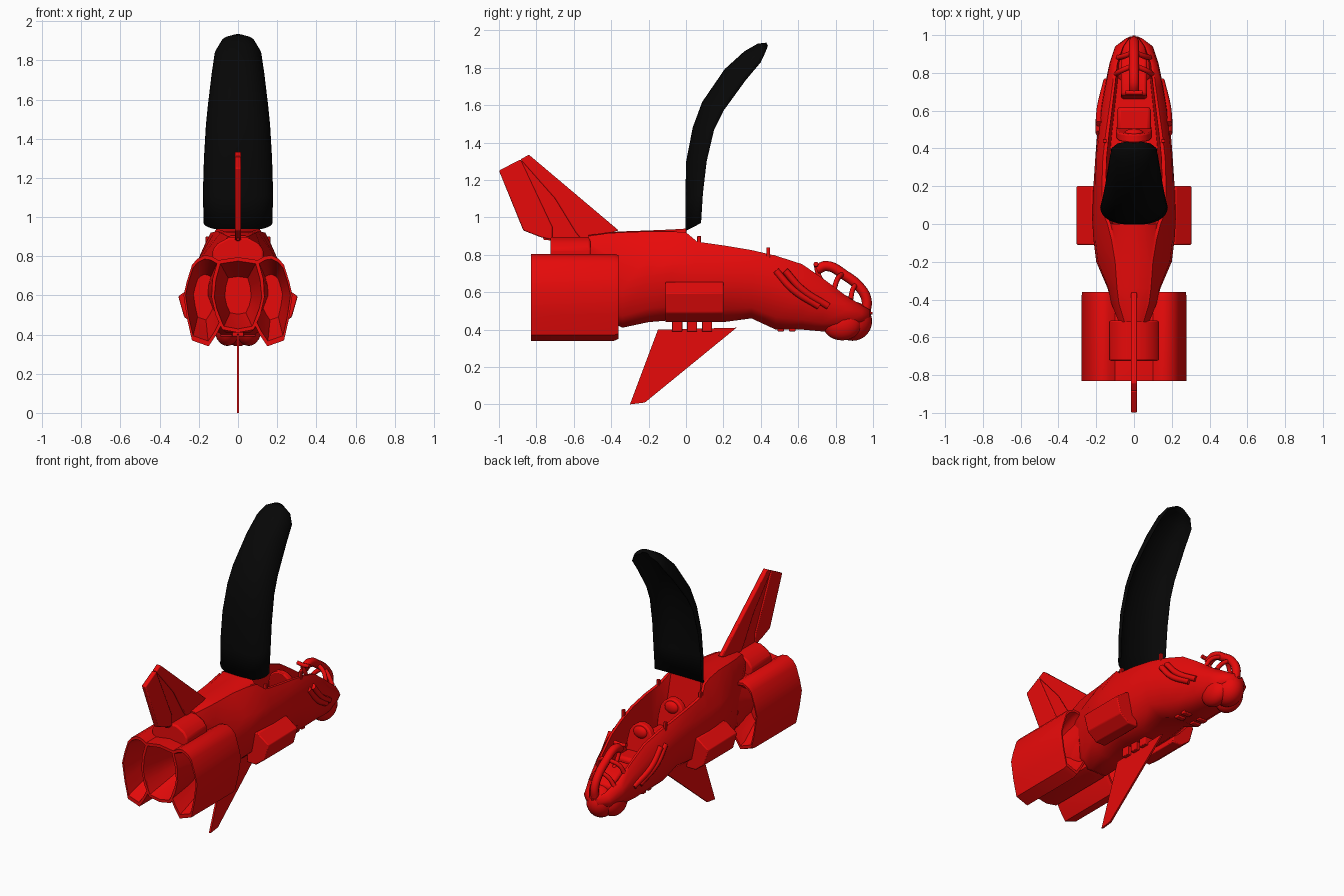
import bpy, bmesh, math
from mathutils import Vector

if "Cube" in bpy.data.objects:
    bpy.data.objects.remove(bpy.data.objects["Cube"])


def material(name, rgb):
    m = bpy.data.materials.new(name)
    m.diffuse_color = (*rgb, 1)
    m.use_nodes = True
    m.node_tree.nodes["Principled BSDF"].inputs["Base Color"].default_value = m.diffuse_color
    return m


RED = material("red paint", (0.8, 0.003, 0.003))
BLACK = material("black canopy", (0.002, 0.002, 0.002))


def finish(bm, name, mat, angle=35):
    bmesh.ops.recalc_face_normals(bm, faces=bm.faces)
    me = bpy.data.meshes.new(name)
    bm.to_mesh(me)
    bm.free()
    ob = bpy.data.objects.new(name, me)
    bpy.context.collection.objects.link(ob)
    me.materials.append(mat)
    bpy.ops.object.select_all(action='DESELECT')
    ob.select_set(True)
    bpy.context.view_layer.objects.active = ob
    bpy.ops.object.shade_smooth_by_angle(angle=math.radians(angle))
    return ob


def loft(name, rings, mat=RED, closed=True, caps=True, angle=35):
    bm = bmesh.new()
    vs = [[bm.verts.new(p) for p in r] for r in rings]
    n = len(vs[0])
    for a, b in zip(vs, vs[1:]):
        for i in range(n if closed else n - 1):
            j = (i + 1) % n
            bm.faces.new((a[i], a[j], b[j], b[i]))
    if caps:
        bm.faces.new(vs[0])
        bm.faces.new(vs[-1])
    return finish(bm, name, mat, angle)


def add_bevel(ob, width):
    m = ob.modifiers.new("bevel", 'BEVEL')
    m.width, m.segments, m.limit_method = width, 2, 'ANGLE'


def plate(name, yz, x0, x1, bevel=0):
    ob = loft(name, [[(x, y, z) for y, z in yz] for x in (x0, x1)])
    if bevel:
        add_bevel(ob, bevel)
    return ob


def box(name, lo, hi, bevel=0.01):
    return plate(name, [(lo[1], lo[2]), (hi[1], lo[2]), (hi[1], hi[2]), (lo[1], hi[2])],
                 lo[0], hi[0], bevel)


def ball(name, centre, radii):
    bm = bmesh.new()
    bmesh.ops.create_uvsphere(bm, u_segments=24, v_segments=14, radius=1)
    for v in bm.verts:
        v.co = Vector(centre) + Vector(a * b for a, b in zip(v.co, radii))
    return finish(bm, name, RED)


def tube(name, pts, r):
    cu = bpy.data.curves.new(name, 'CURVE')
    cu.dimensions = '3D'
    cu.bevel_depth, cu.bevel_resolution, cu.use_fill_caps = r, 2, True
    cu.resolution_u = 6
    sp = cu.splines.new('BEZIER')
    sp.bezier_points.add(len(pts) - 1)
    for b, p in zip(sp.bezier_points, pts):
        b.co = p
        b.handle_left_type = b.handle_right_type = 'AUTO'
    cu.materials.append(RED)
    ob = bpy.data.objects.new(name, cu)
    bpy.context.collection.objects.link(ob)


# Hull: y, keel z, width, widest z, shoulder width, shoulder z, rim width, rim z, floor z
stations = [
    (-.52, .80, .08, .83, .08, .87, .05, .90, .905),
    (-.42, .45, .12, .65, .12, .80, .08, .915, .92),
    (-.34, .41, .14, .62, .135, .80, .09, .92, .925),
    (-.20, .44, .20, .68, .19, .79, .10, .925, .93),
    (-.08, .45, .215, .70, .205, .78, .12, .925, .935),
    (0, .445, .22, .68, .205, .78, .14, .92, .94),
    (.06, .44, .22, .66, .205, .78, .165, .87, .56),
    (.20, .44, .215, .66, .205, .77, .17, .85, .54),
    (.35, .46, .205, .65, .20, .77, .165, .825, .53),
    (.48, .40, .195, .62, .185, .74, .15, .795, .52),
    (.62, .40, .175, .58, .17, .68, .13, .75, .50),
    (.73, .39, .155, .54, .15, .62, .115, .675, .49),
    (.85, .40, .13, .50, .125, .54, .10, .585, .49),
    (.94, .43, .10, .48, .09, .50, .065, .53, .49),
    (.985, .45, .04, .47, .04, .49, .03, .505, .49)]
rings = []
for y, zb, w, zm, ws, zs, wr, zt, fl in stations:
    half = [(.45 * w, zb), (.85 * w, zb + .3 * (zm - zb)), (w, zm), (ws, zs),
            (wr, zt), (wr * .88, zt), (wr * .78, fl)]
    pts = [(0, zb)] + half + [(0, fl)] + [(-x, z) for x, z in reversed(half)]
    rings.append([(x, y, z) for x, z in pts])
loft("hull", rings, angle=50)


# Engines: hollow nacelles with a front intake and a rear nozzle
def nacelle(name, poly, intake):
    cx = sum(p[0] for p in poly) / len(poly)
    cz = sum(p[1] for p in poly) / len(poly)
    steps = [(-.385, 1), (-.83, 1), (-.83, .9), (-.75, .78), (-.66, .64), (-.58, .5)]
    front = [(-.50, .45), (-.40, .82), (-.36, .88), (-.36, .96)] if intake else [(-.36, .95)]
    loft(name, [[(cx + (x - cx) * s, y, cz + (z - cz) * s) for x, z in poly]
                for y, s in front + steps], angle=45)


side = [(.10, .78), (.135, .80), (.17, .805), (.21, .785), (.235, .755), (.262, .67),
        (.278, .60), (.26, .48), (.235, .37), (.15, .34), (.11, .40), (.08, .46),
        (.13, .59), (.125, .69)]
for s, label in ((1, "right"), (-1, "left")):
    nacelle(label + "_engine", [(s * x, z) for x, z in side], True)
core = [(.10, .78), (.125, .69), (.135, .59), (.115, .50), (.08, .425)]
nacelle("centre_engine", core + [(0, .41)] + [(-x, z) for x, z in reversed(core)] + [(0, .795)],
        False)

# Tail fin with a recessed panel between two thicker spars, on a sloped base block
base = [(.13, .77), (.13, .83), (.105, .865), (.05, .895)]
base += [(-x, z) for x, z in reversed(base)]
add_bevel(loft("fin_base", [[(x, y, z) for x, z in base] for y in (-.725, -.51)]), .01)
plate("tail_fin_panel", [(-.95, 1.26), (-.85, 1.32), (-.5, .95), (-.55, .86), (-.76, .88)],
      -.008, .008)
plate("tail_fin_front_spar", [(-.885, 1.31), (-.84, 1.335), (-.36, .93), (-.55, .87),
                              (-.59, .92), (-.70, 1.10)], -.016, .016, .006)
plate("tail_fin_rear_spar", [(-1, 1.25), (-.885, 1.31), (-.715, .95), (-.715, .88),
                             (-.78, .895), (-.87, .93)], -.016, .016, .006)

# Belly fin and its mounts
plate("belly_fin", [(-.3, 0), (-.22, .01), (.27, .41), (-.15, .40)], -.006, .006)
for y in (-.075, .005, .085):
    box("belly_fin_mount", (-.03, y, .39), (.03, y + .055, .48), .004)

# Canopy: spine y, z, edge y, z, half width
canopy = [(0, .93, .08, .97, .172), (0, 1.1, .09, 1.13, .175), (.005, 1.3, .11, 1.3, .170),
          (.04, 1.48, .15, 1.47, .160), (.09, 1.615, .2, 1.57, .150),
          (.21, 1.79, .32, 1.735, .130), (.315, 1.885, .40, 1.83, .116),
          (.385, 1.925, .425, 1.885, .085), (.43, 1.93, .435, 1.915, .03)]
rings = []
for sy, sz, ey, ez, w in canopy:
    ring = []
    for i in range(-8, 9):
        a = i / 8 * math.pi / 2
        t = 1 - math.cos(a)
        x = w * math.copysign(abs(math.sin(a)) ** .8, a)
        ring.append((x, sy + (ey - sy) * t, sz + (ez - sz) * t))
    rings.append(ring)
shell = loft("canopy", rings, BLACK, closed=False, caps=False, angle=50)
m = shell.modifiers.new("thickness", 'SOLIDIFY')
m.thickness, m.offset = .008, 0

# Cockpit: two seats with arched backs and headrests, console
for y, z in ((.10, .04), (.43, 0)):
    box("seat_cushion", (-.09, y + .03, .50 + z), (.09, y + .19, .62 + z), .02)
    arch = [(-.09, .50), (-.095, .66)]
    arch += [(-.09 * math.cos(a), .70 + .10 * math.sin(a))
             for a in (math.pi * k / 8 for k in range(9))] + [(.095, .66), (.09, .50)]
    back = loft("seat_back", [[(x, y + d + .05 * (.8 - h) / .3, h + z) for x, h in arch]
                              for d in (0, .045)])
    add_bevel(back, .008)
    ball("headrest", (0, y + .05, .745 + z), (.05, .025, .04))
plate("console", [(.66, .48), (.9, .48), (.9, .56), (.78, .62), (.68, .63)], -.07, .07, .015)

# Sight arm over the nose, with braces
tube("sight_arm", [(0, .70, .72), (0, .75, .74), (0, .85, .69), (0, .93, .625),
                   (0, .965, .56), (0, .96, .49)], .027)
for s in (-1, 1):
    tube("sight_brace", [(s * .10, .79, .61), (s * .07, .81, .67), (0, .84, .70)], .014)
    tube("sight_brace", [(s * .085, .88, .56), (s * .05, .89, .61), (0, .91, .645)], .014)
tube("sight_handle", [(-.045, .695, .75), (0, .695, .745), (.045, .695, .75)], .013)
tube("sight_post", [(0, .695, .75), (0, .71, .69), (0, .77, .60)], .013)

# Nose pod and probe
ball("nose_ball", (0, .89, .445), (.09, .105, .105))
for s in (-1, 1):
    ball("nose_side_ball", (s * .055, .835, .43), (.065, .105, .088))
tube("nose_probe", [(0, .95, .49), (0, .997, .488)], .007)

# Side pods, hull vents, rim latches and belly nubs
pod = [(.16, .65), (.222, .655), (.305, .595), (.275, .49), (.21, .44), (.14, .44)]
for s in (-1, 1):
    ob = loft("side_pod", [[(s * x, y, z) for x, z in pod] for y in (-.11, .2)])
    add_bevel(ob, .006)
    for d in (0, .05):
        tube("hull_vent", [(s * .184, .48 + d, .715), (s * (.182 - d * .1), .57 + d, .615),
                           (s * (.153 - d * .2), .71 + d, .525)], .019)
    for y, z in ((.06, .86), (.43, .80)):
        box("rim_latch", (s * .155 - .01, y, z - .02), (s * .155 + .01, y + .02, z + .04), .003)
    for y in (.49, .55):
        box("belly_nub", (s * .06 - .03, y, .39), (s * .06 + .03, y + .035, .47), .005)
